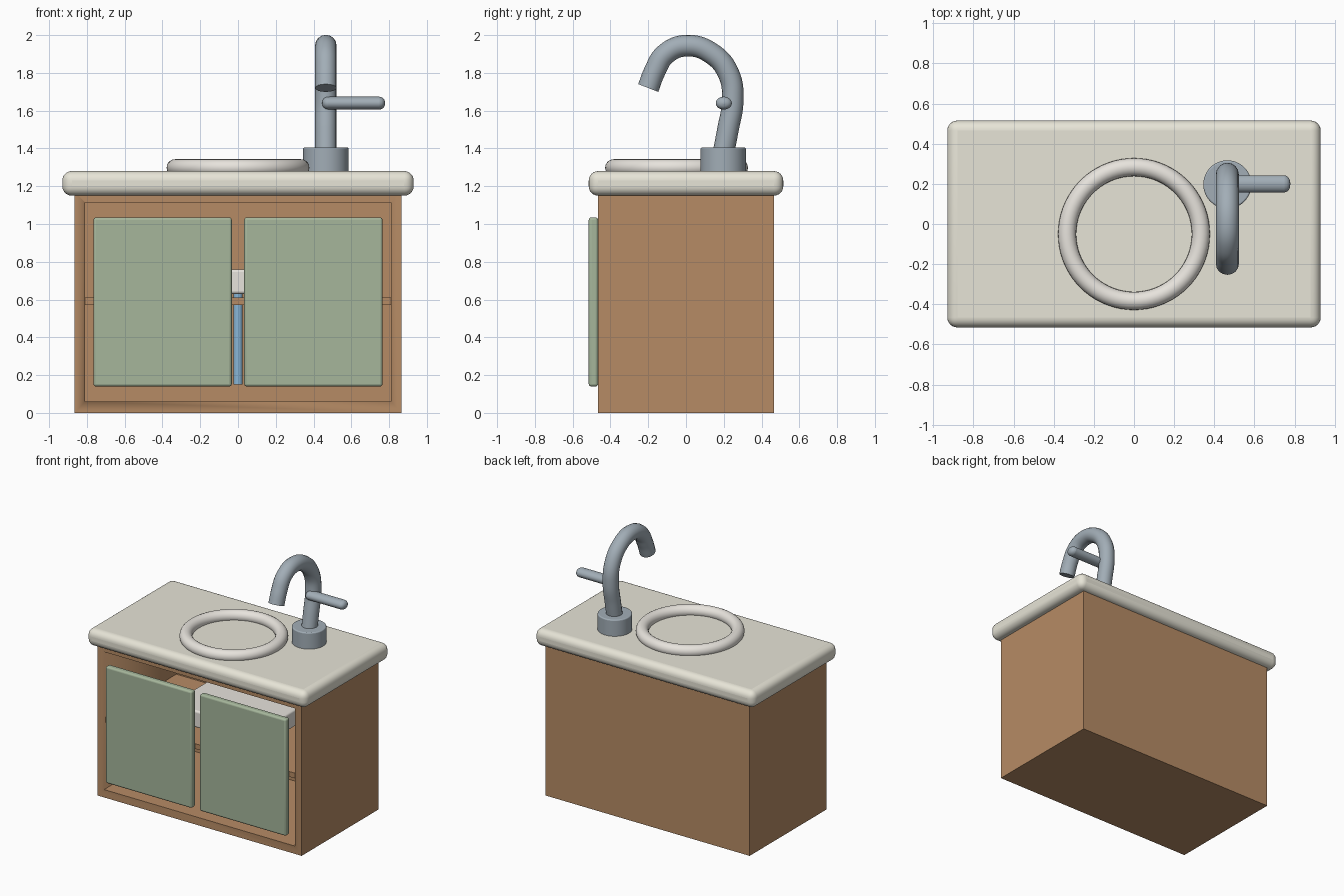
import bpy, math

if "Cube" in bpy.data.objects:
    bpy.data.objects.remove(bpy.data.objects["Cube"])


def mat(name, rgb):
    m = bpy.data.materials.new(name)
    m.diffuse_color = (*rgb, 1)
    m.use_nodes = True
    m.node_tree.nodes["Principled BSDF"].inputs["Base Color"].default_value = m.diffuse_color
    return m


wood = mat("wood", (0.47, 0.26, 0.13))
green = mat("green_paint", (0.38, 0.47, 0.33))
cream = mat("cream_stone", (0.80, 0.78, 0.68))
white = mat("ceramic", (0.80, 0.77, 0.72))
steel = mat("steel", (0.36, 0.42, 0.47))
blue = mat("blue_pipe", (0.25, 0.47, 0.68))


def finish(name, m, bevel=0, segments=4):
    o = bpy.context.object
    o.name = name
    o.data.materials.append(m)
    if bevel:
        b = o.modifiers.new("round", 'BEVEL')
        b.width, b.segments, b.limit_method = bevel, segments, 'ANGLE'
    bpy.ops.object.shade_smooth_by_angle(angle=math.radians(35))
    return o


def box(name, lo, hi, m, bevel=0, segments=4):
    bpy.ops.mesh.primitive_cube_add(size=1, location=[(a + b) / 2 for a, b in zip(lo, hi)])
    o = bpy.context.object
    o.scale = [b - a for a, b in zip(lo, hi)]
    bpy.ops.object.transform_apply(location=False, rotation=False, scale=True)
    return finish(name, m, bevel, segments)


def cylinder(name, r, depth, loc, m, rot=(0, 0, 0), bevel=0):
    bpy.ops.mesh.primitive_cylinder_add(vertices=48, radius=r, depth=depth, location=loc, rotation=rot)
    return finish(name, m, bevel)


# Open-fronted cabinet body
cabinet = box("cabinet", (-0.865, -0.465, 0), (0.865, 0.465, 1.17), wood)
cutter = box("cabinet_cutter", (-0.81, -0.6, 0.06), (0.81, 0.41, 1.115), wood)
cutter.hide_render = True
cutter.hide_set(True)
cut = cabinet.modifiers.new("opening", 'BOOLEAN')
cut.operation, cut.object, cut.solver = 'DIFFERENCE', cutter, 'EXACT'

# Interior shelf, basin underside and drain pipe
box("shelf", (-0.81, -0.45, 0.57), (0.81, 0.42, 0.61), wood)
box("basin_underside", (-0.385, -0.27, 0.63), (0.385, 0.22, 0.76), white, 0.015)
cylinder("drain_pipe", 0.025, 0.48, (0, -0.05, 0.39), blue)

# Doors
for side, s in (("left", -1), ("right", 1)):
    x = sorted((s * 0.033, s * 0.765))
    box(side + "_door", (x[0], -0.515, 0.14), (x[1], -0.466, 1.035), green, 0.014)

# Countertop and sink rim
box("countertop", (-0.93, -0.515, 1.15), (0.93, 0.515, 1.28), cream, 0.05, 6)
bpy.ops.mesh.primitive_torus_add(location=(0, -0.05, 1.298), major_radius=0.333, minor_radius=0.045,
                                 major_segments=72, minor_segments=20)
finish("sink_rim", white)

# Faucet base and lever
cylinder("faucet_base", 0.12, 0.135, (0.465, 0.197, 1.3375), steel, bevel=0.008)
lever = cylinder("faucet_lever", 0.034, 0.333, (0.612, 0.2, 1.64), steel, (0, math.pi / 2, 0), 0.03)
lever.scale.y = 1.25

# Curved spout
path = [(0.195, 1.36), (0.222, 1.5), (0.247, 1.65), (0.228, 1.79), (0.14, 1.9),
        (0.0, 1.944), (-0.11, 1.898), (-0.165, 1.81), (-0.2, 1.72)]
curve = bpy.data.curves.new("faucet_spout", 'CURVE')
curve.dimensions = '3D'
curve.bevel_depth, curve.bevel_resolution = 0.057, 6
curve.resolution_u, curve.use_fill_caps = 8, True
sp = curve.splines.new('BEZIER')
sp.bezier_points.add(len(path) - 1)
for p, (y, z) in zip(sp.bezier_points, path):
    p.co = (0.465, y, z)
    p.handle_left_type = p.handle_right_type = 'AUTO'
spout = bpy.data.objects.new("faucet_spout", curve)
bpy.context.collection.objects.link(spout)
bpy.ops.object.select_all(action='DESELECT')
spout.select_set(True)
bpy.context.view_layer.objects.active = spout
bpy.ops.object.convert(target='MESH')
finish("faucet_spout", steel)
